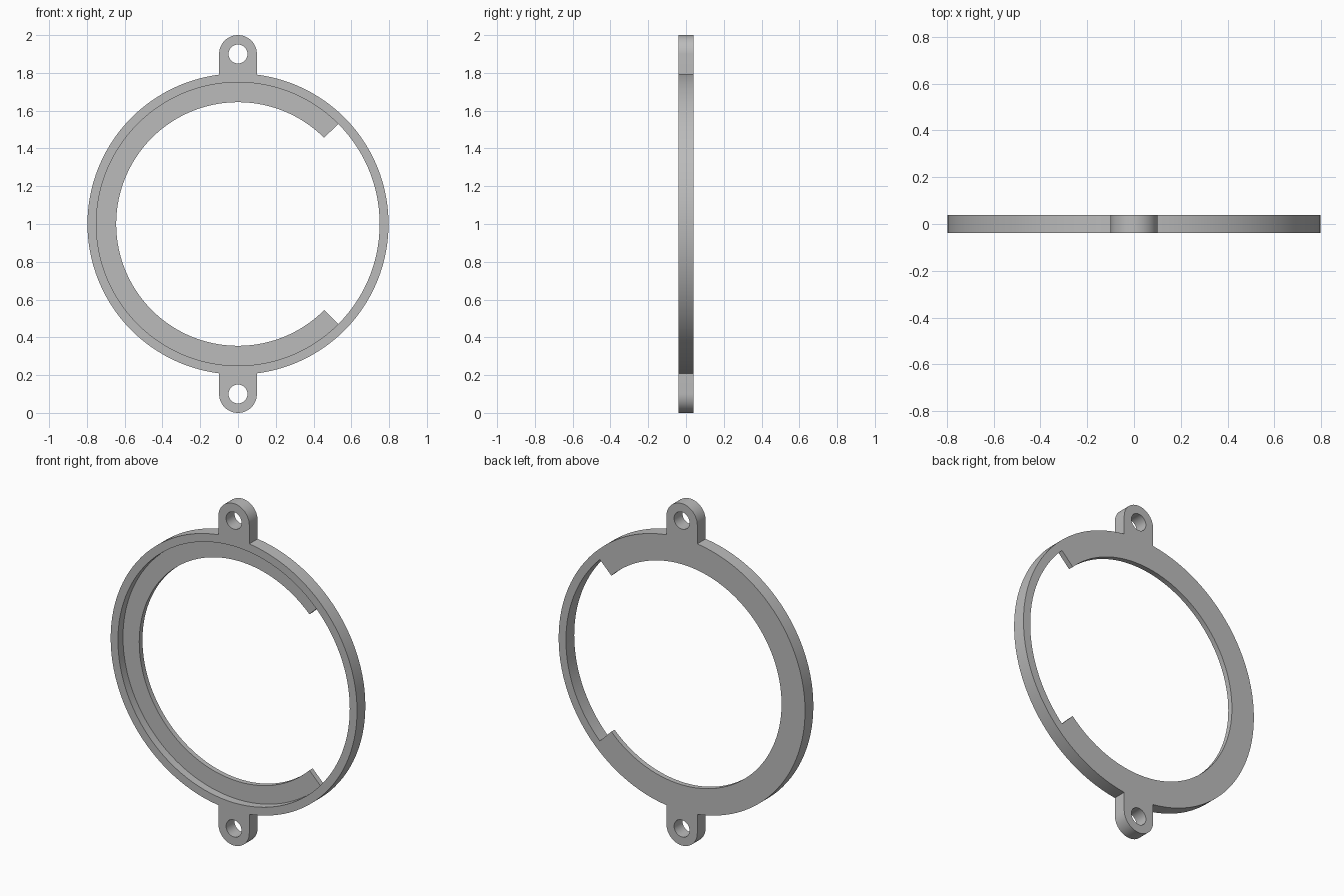
import bpy, bmesh
from math import sin, cos, asin, pi, radians

cube = bpy.data.objects.get("Cube")
if cube:
    bpy.data.objects.remove(cube, do_unlink=True)

HALF = 0.0385                      # half of the ring depth
R_OUT, R_IN, R_FLANGE = 0.797, 0.75, 0.645
LUG_R, LUG_Z, HOLE_R = 0.1, 0.9, 0.05
FLANGE_T = 0.03

grey = bpy.data.materials.new("plain grey")
grey.use_nodes = True
colour = (0.5, 0.5, 0.5, 1)
grey.diffuse_color = colour
grey.node_tree.nodes["Principled BSDF"].inputs["Base Color"].default_value = colour


def arc(radius, start, end, steps, centre=0.0):
    """Points on an arc whose centre lies on the vertical axis."""
    angles = [start + (end - start) * i / steps for i in range(steps + 1)]
    return [(radius * cos(a), centre + radius * sin(a)) for a in angles]


def circle(radius, steps, centre=0.0):
    return arc(radius, 0, 2 * pi, steps, centre)[:-1]


def plate(name, outlines, y_front, y_back):
    """Fill flat outlines (holes included) and give them depth along y."""
    curve = bpy.data.curves.new(name, 'CURVE')
    curve.dimensions = '2D'
    curve.fill_mode = 'BOTH'
    curve.extrude = (y_back - y_front) / 2
    for points in outlines:
        spline = curve.splines.new('POLY')
        spline.points.add(len(points) - 1)
        for p, (x, z) in zip(spline.points, points):
            p.co = (x, z, 0, 1)
        spline.use_cyclic_u = True
    temp = bpy.data.objects.new(name + " outline", curve)
    bpy.context.collection.objects.link(temp)
    graph = bpy.context.evaluated_depsgraph_get()
    mesh = bpy.data.meshes.new_from_object(temp.evaluated_get(graph))
    bpy.data.objects.remove(temp, do_unlink=True)

    # Stand the plate upright and weld caps to sides
    bm = bmesh.new()
    bm.from_mesh(mesh)
    for v in bm.verts:
        x, z, d = v.co
        v.co = (x, (y_front + y_back) / 2 - d, z + 1)
    bmesh.ops.remove_doubles(bm, verts=bm.verts, dist=1e-5)
    bmesh.ops.dissolve_limit(bm, angle_limit=radians(0.5),
                             verts=bm.verts, edges=bm.edges)
    bmesh.ops.recalc_face_normals(bm, faces=bm.faces)
    bm.to_mesh(mesh)
    bm.free()
    mesh.materials.clear()
    mesh.materials.append(grey)
    obj = bpy.data.objects.new(name, mesh)
    bpy.context.collection.objects.link(obj)
    return obj


# Rim outline with a rounded lug at top and bottom
join = asin(LUG_R / R_OUT)
right_side = arc(R_OUT, -pi / 2 + join, pi / 2 - join, 52)
top_lug = arc(LUG_R, 0, pi, 24, LUG_Z)
half = right_side + top_lug
outline = half + [(-x, -z) for x, z in half]
rim = plate("ring_with_lugs",
            [outline, circle(R_IN, 120),
             circle(HOLE_R, 32, LUG_Z), circle(HOLE_R, 32, -LUG_Z)],
            -HALF, HALF)

# Inner flange at the back, open over a quarter turn on the left
a0, a1 = pi / 4, 7 * pi / 4
flange = plate("inner_flange",
               [arc(R_FLANGE, a0, a1, 90) + arc(R_IN + 0.02, a1, a0, 90)],
               HALF - FLANGE_T, HALF)

# Merge the flange into the rim
union = rim.modifiers.new("join flange", 'BOOLEAN')
union.operation = 'UNION'
union.solver = 'EXACT'
union.object = flange
bpy.context.view_layer.objects.active = rim
rim.select_set(True)
bpy.ops.object.modifier_apply(modifier=union.name)
bpy.data.objects.remove(flange, do_unlink=True)

bpy.ops.object.shade_smooth_by_angle(angle=radians(30))
